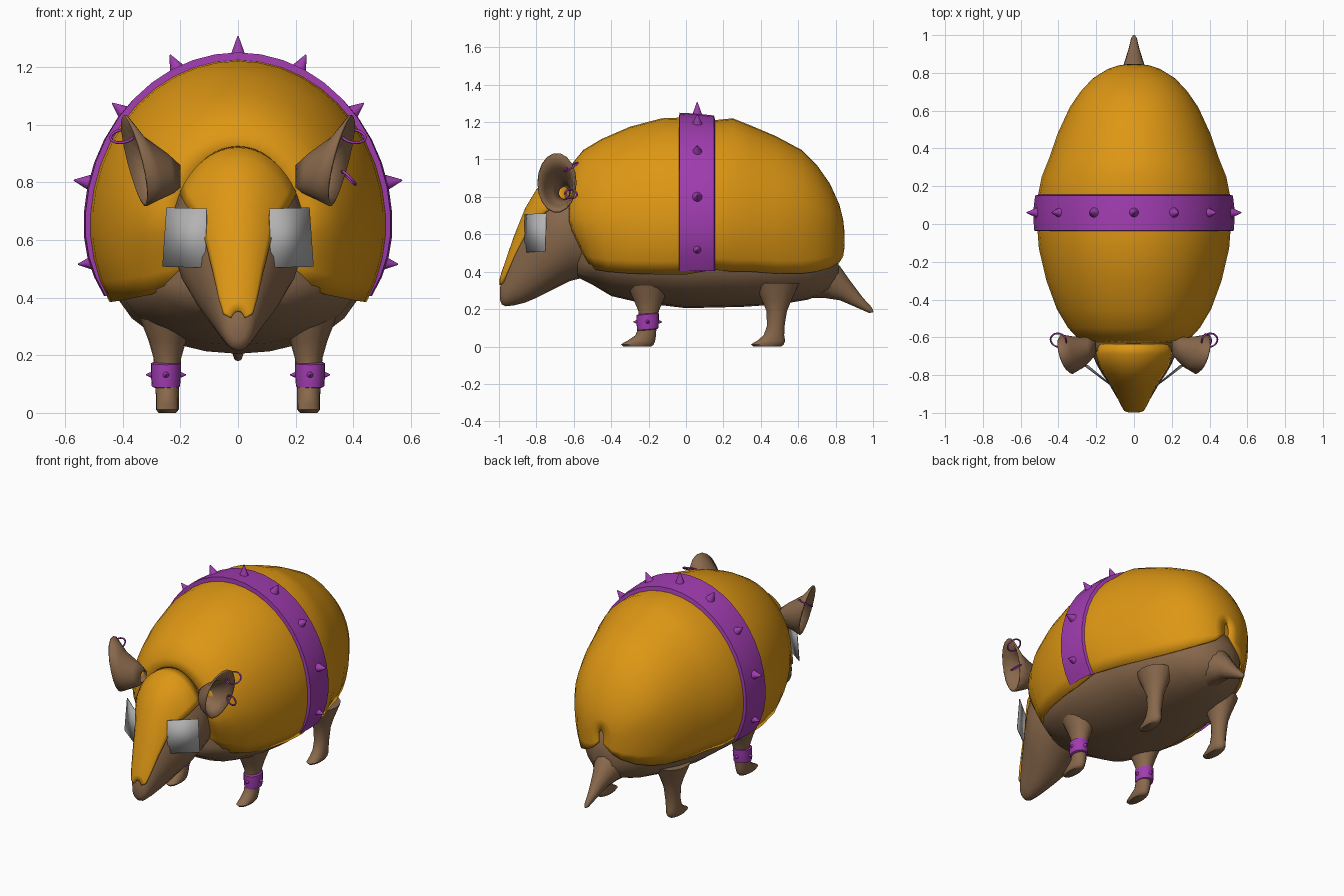
import bpy, bmesh
from math import sin, cos, pi, radians
from mathutils import Vector, Matrix

if "Cube" in bpy.data.objects:
    bpy.data.objects.remove(bpy.data.objects["Cube"])


def material(name, rgb):
    m = bpy.data.materials.new(name)
    m.use_nodes = True
    m.diffuse_color = (*rgb, 1)
    m.node_tree.nodes["Principled BSDF"].inputs["Base Color"].default_value = (*rgb, 1)
    return m


ORANGE = material("shell orange", (0.73, 0.31, 0.007))
BROWN = material("skin brown", (0.25, 0.14, 0.072))
PURPLE = material("band purple", (0.35, 0.045, 0.43))
GREY = material("plate grey", (0.45, 0.45, 0.45))


def finish(name, bm, mat, thickness=0, sharp=50):
    bmesh.ops.recalc_face_normals(bm, faces=bm.faces)
    me = bpy.data.meshes.new(name)
    bm.to_mesh(me)
    bm.free()
    for p in me.polygons:
        p.use_smooth = True
    me.set_sharp_from_angle(angle=radians(sharp))
    me.materials.append(mat)
    ob = bpy.data.objects.new(name, me)
    bpy.context.collection.objects.link(ob)
    if thickness:
        mod = ob.modifiers.new("thickness", "SOLIDIFY")
        mod.thickness = thickness
        mod.offset = -1
    return ob


def loft(name, rings, mat, closed=True, caps=True, thickness=0):
    """Skin a list of point rings."""
    bm = bmesh.new()
    rows = [[bm.verts.new(p) for p in r] for r in rings]
    n = len(rows[0])
    for a, b in zip(rows, rows[1:]):
        for i in range(n if closed else n - 1):
            j = (i + 1) % n
            bm.faces.new((a[i], a[j], b[j], b[i]))
    if caps:
        bm.faces.new(rows[0])
        bm.faces.new(rows[-1])
    return finish(name, bm, mat, thickness)


def oval(y, w, top, low, mid=None, n=24):
    """Egg-shaped ring across the body."""
    mid = (top + low) / 2 if mid is None else mid
    ring = []
    for i in range(n):
        t = 2 * pi * i / n
        h = top - mid if sin(t) > 0 else mid - low
        ring.append((w * cos(t), y, mid + h * sin(t)))
    return ring


def arch(y, w, top, low, lean=0, n=28):
    """Open ring over the back, tucked in at its lower edges."""
    mid = min(0.65, (top + low) / 2)
    ring = []
    for i in range(n + 1):
        t = radians(-30 + 240 * i / n)
        s = sin(t)
        z = mid + (top - mid) * s if s > 0 else mid + (mid - low) * s * 2
        ring.append((w * cos(t), y + lean * max(0, -2 * s), z))
    return ring


def spike(name, pos, direction, r=0.027, h=0.055):
    bm = bmesh.new()
    d = Vector(direction).normalized()
    m = Matrix.Translation(Vector(pos) + d * (h / 2 - 0.008)) @ d.to_track_quat("Z", "Y").to_matrix().to_4x4()
    bmesh.ops.create_cone(bm, cap_ends=True, segments=12, radius1=r, radius2=0.002, depth=h, matrix=m)
    finish(name, bm, PURPLE)


def hoop(name, pos, axis, r):
    bpy.ops.mesh.primitive_torus_add(location=pos, major_radius=r, minor_radius=0.005,
                                     major_segments=24, minor_segments=6)
    ob = bpy.context.object
    ob.name = name
    ob.rotation_euler = Vector(axis).to_track_quat("Z", "Y").to_euler()
    ob.data.materials.append(PURPLE)
    for p in ob.data.polygons:
        p.use_smooth = True


# Armoured shell: y, half width, top, lower edge, lean
loft("shell", [arch(*s) for s in (
    (-.63, .2, .9, .45, .1), (-.615, .29, .97, .43, .1), (-.55, .35, 1.05, .41, .07),
    (-.45, .41, 1.11, .4, .03), (-.3, .465, 1.175, .39), (-.13, .505, 1.22, .385),
    (0, .515, 1.225, .385), (.15, .51, 1.21, .41), (.25, .49, 1.22, .4), (.35, .45, 1.18, .4),
    (.48, .405, 1.125, .39), (.62, .34, 1.05, .39), (.7, .285, .97, .4), (.77, .22, .87, .42),
    (.82, .14, .76, .45), (.84, .08, .68, .48), (.848, .02, .61, .53))],
    ORANGE, closed=False, caps=False, thickness=.015)

# Belly and body under the shell
loft("body", [oval(y, w, top, low, .45) for y, w, top, low in (
    (-.58, .16, .7, .37), (-.5, .29, .8, .33), (-.4, .36, .8, .27), (-.25, .41, .8, .235),
    (0, .425, .8, .205), (.3, .405, .8, .212), (.5, .35, .75, .225), (.65, .27, .7, .25),
    (.76, .17, .6, .29), (.815, .07, .5, .34))], BROWN)

# Tail
loft("tail", [[(r * cos(2 * pi * i / 12), y + .5 * r * sin(2 * pi * i / 12), z + r * sin(2 * pi * i / 12))
               for i in range(12)] for y, z, r in (
    (.7, .37, .11), (.78, .345, .085), (.85, .3, .053), (.93, .235, .028), (.985, .195, .015), (1, .185, .004))], BROWN)

# Spiked band
loft("band", [arch(y, w, top, .405) for y, w, top in (
    (-.04, .5, 1.2), (-.035, .53, 1.25), (.06, .536, 1.245), (.15, .525, 1.235), (.158, .5, 1.2))],
    PURPLE, closed=False, caps=False)
for s in (1, -1):
    for x, z, dx, dz in ((.215, 1.2, .5, 1), (.4, 1.045, 1, .8), (.523, .8, 1, .15), (.508, .52, 1, -.1)):
        spike("band_spike", (s * x, .06, z), (s * dx, 0, dz))
spike("band_spike", (0, .06, 1.245), (0, 0, 1), h=.07)

# Head and face plate
loft("head", [oval(*s) for s in (
    (-.5, .21, .88, .38), (-.62, .23, .915, .35), (-.68, .225, .905, .32), (-.74, .2, .87, .29),
    (-.8, .165, .815, .26), (-.86, .125, .715, .235), (-.92, .09, .565, .22), (-.965, .06, .42, .215),
    (-.985, .045, .35, .225), (-.995, .025, .315, .25))], BROWN)
plate = []
for y, w, top, low in ((-.635, .215, .925, .36), (-.69, .23, .92, .32), (-.75, .21, .885, .29),
                       (-.8, .175, .84, .26), (-.86, .132, .74, .235), (-.92, .1, .59, .22),
                       (-.965, .076, .46, .215), (-.99, .058, .385, .225), (-.998, .03, .355, .26)):
    mid = (top + low) / 2
    plate.append([(w * cos(t), y, mid + (top - mid) * sin(t))
                  for t in (radians(28 + 124 * i / 16) for i in range(17))])
loft("face_plate", plate, ORANGE, closed=False, caps=False, thickness=.018)

for s, side in ((1, "left"), (-1, "right")):
    # Flat eye plates
    bm = bmesh.new()
    bm.faces.new([bm.verts.new((s * x, y, z)) for x, y, z in (
        (.107, -.86, .708), (.246, -.745, .712), (.26, -.75, .507), (.112, -.86, .503))])
    finish(side + "_eye_plate", bm, GREY, thickness=.004)

    # Funnel-shaped ears opening outward
    ear = []
    for x, y, z, ry, rz, tilt in ((.2, -.65, .82, .035, .04, 0), (.235, -.66, .83, .06, .07, .01),
                                  (.3, -.68, .85, .085, .11, .03), (.355, -.69, .875, .105, .16, .035)):
        ear.append([(s * (x + tilt * sin(t) - tilt * .8 * cos(t + pi)), y + ry * cos(t), z + rz * sin(t))
                    for t in (2 * pi * i / 18 for i in range(18))])
    loft(side + "_ear", ear, BROWN, caps=False, thickness=.01)
    hoop(side + "_earring", (s * .4, -.615, .96), (s * .15, -.5, .8), .042)

    # Legs: y, z, half width, half length
    for name, y0, foot in (("front_leg", -.2, -.26), ("back_leg", .485, .435)):
        rings = []
        for y, z, rx, ry in ((y0, .34, .1, .12), (y0, .25, .065, .08), (y0, .19, .048, .055),
                             (y0 - .005, .11, .042, .047), (y0 - .015, .06, .04, .055),
                             (foot + .02, .03, .04, .075), (foot, .012, .04, .088), (foot, 0, .03, .075)):
            rings.append([(s * .245 + rx * cos(t), y + ry * sin(t), z)
                          for t in (2 * pi * i / 16 for i in range(16))])
        loft(side + "_" + name, rings, BROWN)

    # Spiked ankle cuffs
    rings = [[(s * .25 + r * cos(t), -.205 + r * 1.15 * sin(t), z + .1 * r * sin(t))
              for t in (2 * pi * i / 20 for i in range(20))]
             for r, z in ((.04, .088), (.049, .092), (.052, .13), (.052, .172), (.04, .177))]
    loft(side + "_cuff", rings, PURPLE)
    for dx, dy in ((1, 0), (-1, 0), (0, 1), (0, -1)):
        spike(side + "_cuff_spike", (s * .25 + .051 * dx, -.205 + .059 * dy, .132), (dx, dy, 0), .014, .026)

# Second earring on one ear
hoop("lower_earring", (.385, -.615, .815), (.7, .1, .7), .032)
